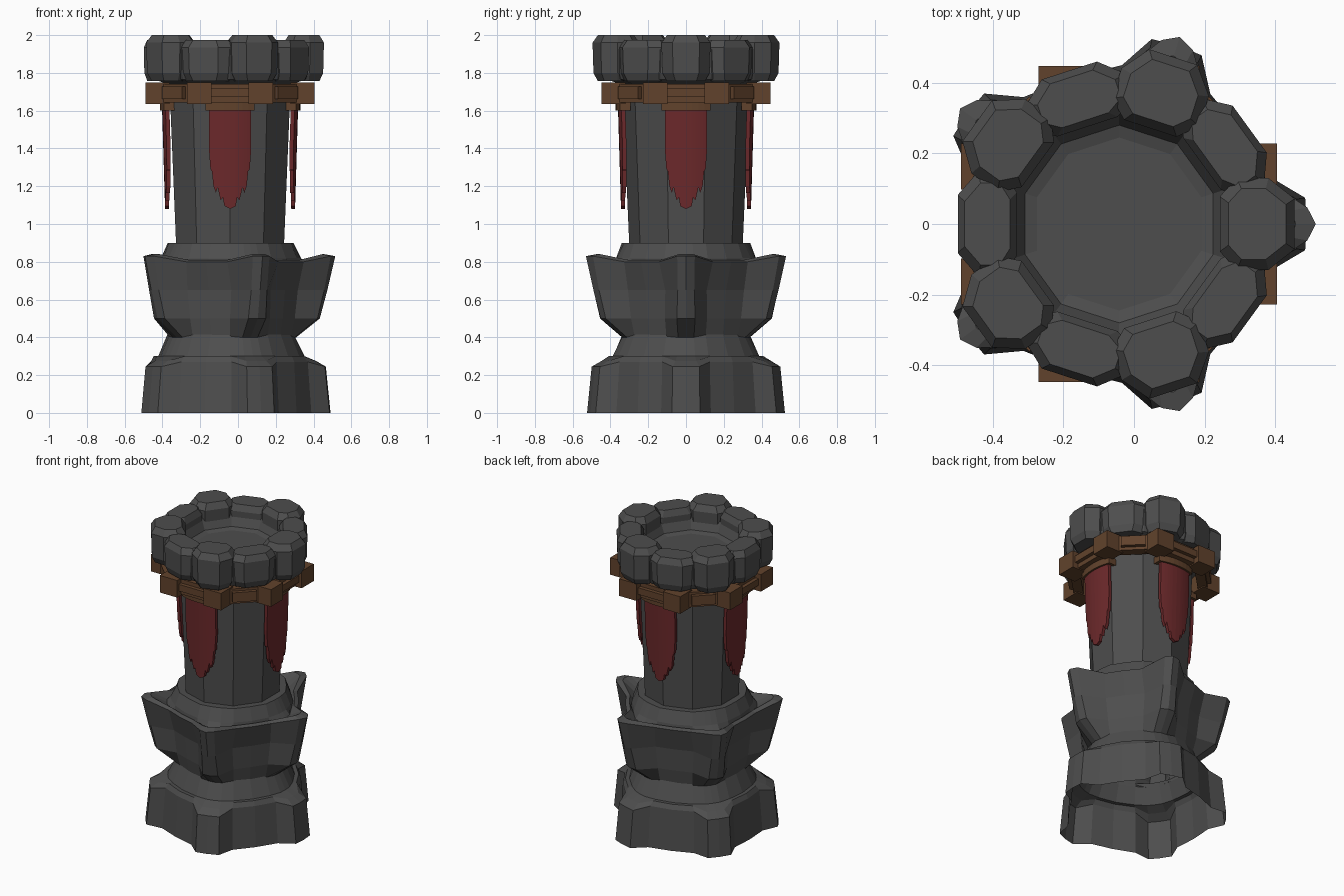
import bpy, bmesh
from math import sin, cos, pi, radians, sqrt
from mathutils import Matrix, Vector

cube = bpy.data.objects.get("Cube")
if cube:
    bpy.data.objects.remove(cube)

CX = -0.042  # tower axis


def material(name, rgb):
    m = bpy.data.materials.new(name)
    m.use_nodes = True
    m.diffuse_color = (*rgb, 1)
    bsdf = next(n for n in m.node_tree.nodes if n.type == "BSDF_PRINCIPLED")
    bsdf.inputs["Base Color"].default_value = (*rgb, 1)
    bsdf.inputs["Roughness"].default_value = 0.9
    return m


STONE = material("dark stone", (0.075, 0.075, 0.075))
WOOD = material("brown wood", (0.12, 0.055, 0.025))
CLOTH = material("red cloth", (0.15, 0.022, 0.024))


def finish(name, bm, mat, angle=0.0):
    """Turn a bmesh into an object rotated about the tower axis."""
    bmesh.ops.recalc_face_normals(bm, faces=bm.faces)
    bm.transform(Matrix.Translation((CX, 0, 0)) @ Matrix.Rotation(angle, 4, "Z"))
    me = bpy.data.meshes.new(name)
    bm.to_mesh(me)
    bm.free()
    me.materials.append(mat)
    ob = bpy.data.objects.new(name, me)
    bpy.context.collection.objects.link(ob)
    return ob


def loft(rings, capped=True):
    """Join equal-length rings of points, with caps on both ends if wanted."""
    bm = bmesh.new()
    vs = [[bm.verts.new(p) for p in ring] for ring in rings]
    n = len(vs[0])
    for a, b in zip(vs, vs[1:]):
        for i in range(n):
            j = (i + 1) % n
            bm.faces.new((a[i], a[j], b[j], b[i]))
    if capped:
        bm.faces.new(vs[0][::-1])
        bm.faces.new(vs[-1])
    return bm


def polar(r, deg, z):
    return Vector((r * cos(radians(deg)), r * sin(radians(deg)), z))


def decagon(r, z):
    return [polar(r, 18 + 36 * k, z) for k in range(10)]


def star(z, lift, half, r_tip, r_edge, side, r_side, r_mid):
    """Five-pointed ring: narrow ridges (offset by lift) with walls between."""
    ring = []
    for k in range(5):
        for off, r, dz in ((-half, r_edge, lift), (0, r_tip, lift), (half, r_edge, lift),
                           (side, r_side, 0), (36, r_mid, 0), (72 - side, r_side, 0)):
            ring.append(polar(r, 72 * k + off, z + dz))
    return ring


# Buttressed base, open underneath
finish("base", loft([
    star(0, 0, 8, 0.532, 0.532, 17, 0.45, 0.435),
    star(0.27, -0.025, 8, 0.507, 0.507, 17, 0.43, 0.42),
    star(0.30, -0.025, 7, 0.455, 0.455, 18, 0.41, 0.405),
    star(0.30, 0, 7, 0.395, 0.395, 18, 0.385, 0.38),
    star(0.42, 0, 7, 0.335, 0.335, 18, 0.335, 0.33),
], capped=False), STONE)

# Flared collar with five spikes
finish("spiked_collar", loft([
    star(0.40, 0, 7, 0.35, 0.345, 18, 0.335, 0.33),
    star(0.50, 0, 6, 0.475, 0.465, 18, 0.36, 0.345),
    star(0.65, 0, 5, 0.515, 0.50, 17, 0.375, 0.36),
    star(0.80, 0.03, 5, 0.557, 0.535, 20, 0.415, 0.405),
    star(0.81, 0.03, 4.5, 0.50, 0.49, 20, 0.39, 0.38),
    star(0.79, 0, 6, 0.40, 0.40, 18, 0.375, 0.37),
    star(0.82, 0, 6, 0.375, 0.375, 18, 0.37, 0.365),
    star(0.90, 0, 6, 0.335, 0.335, 18, 0.34, 0.33),
    star(0.90, 0, 6, 0.28, 0.28, 18, 0.28, 0.28),
], capped=False), STONE)

# Shaft widening upwards
finish("shaft", loft([decagon(0.30, 0.88), decagon(0.338, 1.76)]), STONE)

# Hollow crown ring with a sunken floor
finish("crown_ring", loft([
    decagon(0.33, 1.735), decagon(0.42, 1.765), decagon(0.435, 1.80),
    decagon(0.435, 1.925), decagon(0.41, 1.955), decagon(0.335, 1.955),
    decagon(0.28, 1.84), decagon(0.245, 1.83),
]), STONE)


def merlon(name, deg, r0, r1, half, top):
    """Chamfered eight-sided block pointing outwards."""
    mid, rad = (r0 + r1) / 2, (r1 - r0) / 2

    def octagon(z, scale):
        pts = [(-1, -0.6), (-0.55, -1), (0.3, -1), (1, -0.55),
               (1, 0.55), (0.3, 1), (-0.55, 1), (-1, 0.6)]
        return [Vector((mid + x * rad * scale, y * half * scale, z)) for x, y in pts]

    bm = loft([octagon(1.758, 0.78), octagon(1.80, 0.96), octagon(top - 0.04, 1),
               octagon(top, 0.77)])
    finish(name, bm, STONE, radians(deg))


for k in range(5):
    merlon("tall_merlon", 72 * k, 0.285, 0.497, 0.13, 2.0)
    merlon("low_merlon", 72 * k + 36, 0.29, 0.457, 0.15, 1.975)


def arc_plate(r, thick, top, outline, lean=0.0):
    """Curved plate around the axis; outline lists (sideways, bottom height)."""
    bm = bmesh.new()
    cols = []
    for y, bottom in outline:
        col = []
        for rad in (r, r - thick):
            x = sqrt(rad * rad - y * y)
            col += [bm.verts.new((x, y, top)),
                    bm.verts.new((x - lean * (top - bottom), y, bottom))]
        cols.append(col)
    for a, b in zip(cols, cols[1:]):
        for i, j in ((0, 1), (1, 3), (3, 2), (2, 0)):
            bm.faces.new((a[i], a[j], b[j], b[i]))
    for c in (cols[0], cols[-1]):
        bm.faces.new((c[0], c[1], c[3], c[2]))
    return bm


def box(size, loc, rot=0.0):
    bm = bmesh.new()
    bmesh.ops.create_cube(bm, size=1)
    bm.transform(Matrix.Rotation(rot, 4, "Z") @ Matrix.Translation(loc)
                 @ Matrix.Diagonal((*size, 1)))
    return bm


# Ragged hem, mirrored around the middle of the banner
half_hem = [(0.112, 1.40), (0.104, 1.29), (0.096, 1.28), (0.088, 1.20), (0.075, 1.165),
            (0.066, 1.195), (0.05, 1.125), (0.038, 1.14), (0.03, 1.095)]
hem = [(-y, z) for y, z in half_hem] + [(0, 1.08)] + half_hem[::-1]
rail = [(0.13 * t / 4, 1.60) for t in range(-4, 5)]

# Banners and timber frame, repeated on four sides
for k in range(4):
    a = k * pi / 2
    finish("banner", arc_plate(0.36, 0.02, 1.61, hem, lean=0.03), CLOTH, a)
    finish("banner_rail", arc_plate(0.372, 0.05, 1.645, rail), WOOD, a)
    finish("straight_beam", box((0.06, 0.22, 0.10), (0.375, 0, 1.6925)), WOOD, a)
    finish("straight_slat", box((0.03, 0.2, 0.045), (0.415, 0, 1.695)), WOOD, a)
    finish("corner_beam", box((0.06, 0.26, 0.10), (0.38, 0, 1.6925), pi / 4), WOOD, a)
    finish("corner_slat", box((0.03, 0.15, 0.065), (0.42, 0, 1.695), pi / 4), WOOD, a)
    for s in (-1, 1):
        finish("timber_block", box((0.127, 0.13, 0.115), (0.384, 0.163 * s, 1.6925)), WOOD, a)
